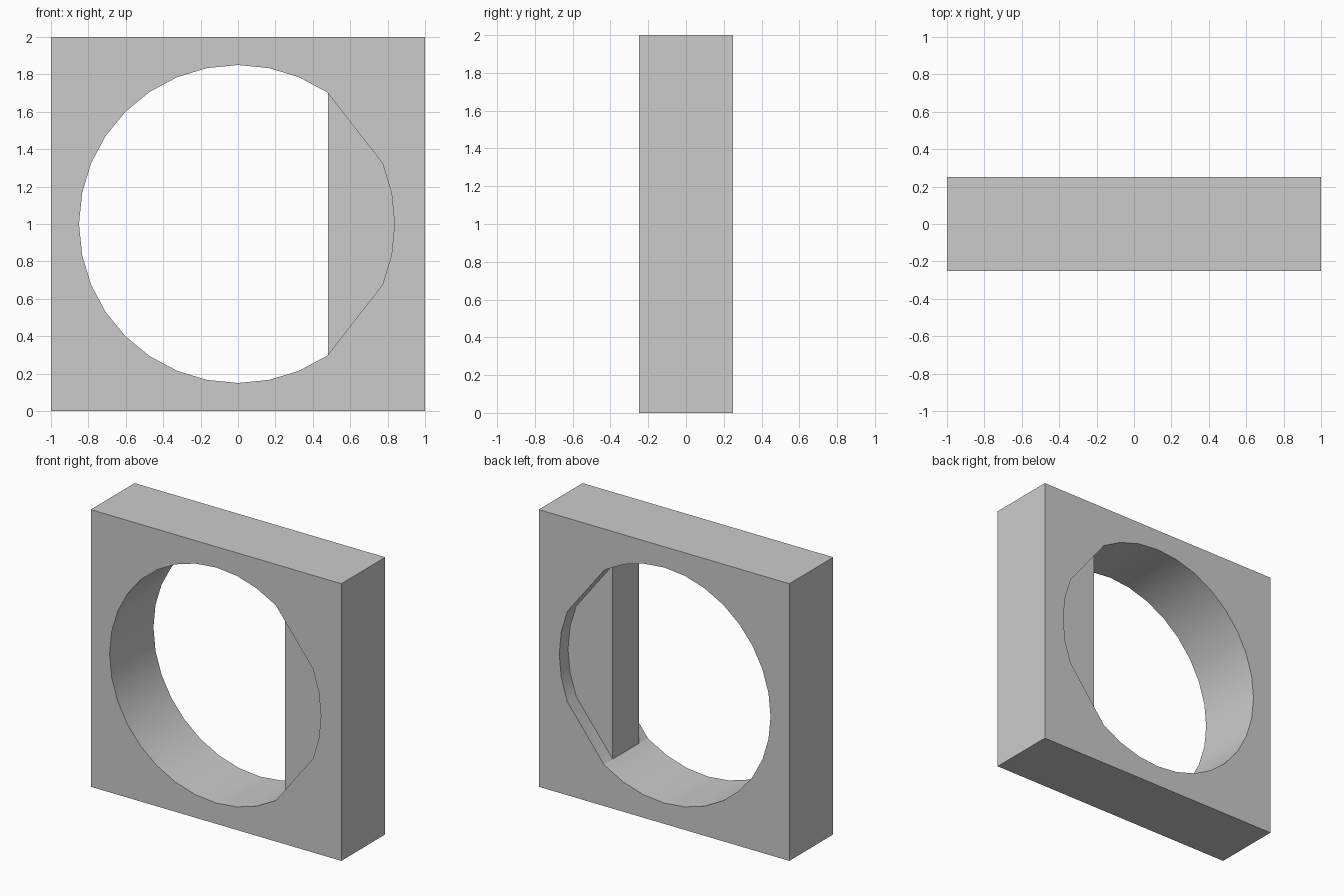
import bpy, bmesh, math

if "Cube" in bpy.data.objects:
    bpy.data.objects.remove(bpy.data.objects["Cube"])

N = 32          # sides of the round opening
R = 0.85


def hole_point(i):
    """Opening outline; the side holding the panel is pulled in slightly."""
    a = 2 * math.pi * i / N
    x, z = R * math.cos(a), R * math.sin(a)
    k = min(i % N, N - i % N)
    if k == 3:
        x, z = 0.48, math.copysign(0.70, z)
    elif k < 3:
        x -= 0.013
    return x, z + 1


def square_point(i):
    a = 2 * math.pi * i / N
    c, s = math.cos(a), math.sin(a)
    m = max(abs(c), abs(s))
    return c / m, s / m + 1


def finish(name, bm):
    bmesh.ops.recalc_face_normals(bm, faces=bm.faces)
    mesh = bpy.data.meshes.new(name)
    bm.to_mesh(mesh)
    bm.free()
    obj = bpy.data.objects.new(name, mesh)
    bpy.context.collection.objects.link(obj)
    bpy.ops.object.select_all(action='DESELECT')
    obj.select_set(True)
    bpy.context.view_layer.objects.active = obj
    bpy.ops.object.shade_smooth_by_angle(angle=math.radians(30))
    return obj


# Square block with a round through-hole
bm = bmesh.new()
loops = [[bm.verts.new((x, y, z)) for x, z in map(f, range(N))]
         for f, y in ((square_point, -0.25), (square_point, 0.25),
                      (hole_point, 0.25), (hole_point, -0.25))]
for a, b in zip(loops, loops[1:] + loops[:1]):
    for i in range(N):
        j = (i + 1) % N
        bm.faces.new((a[i], a[j], b[j], b[i]))
finish("frame_block", bm)

# Recessed panel closing the right segment of the opening
bm = bmesh.new()
outline = [hole_point(i) for i in range(-3, 4)]
front = bm.faces.new([bm.verts.new((x, -0.15, z)) for x, z in outline])
ext = bmesh.ops.extrude_face_region(bm, geom=[front], use_keep_orig=True)
bmesh.ops.translate(bm, vec=(0, 0.30, 0),
                    verts=[g for g in ext["geom"] if isinstance(g, bmesh.types.BMVert)])
finish("side_panel", bm)
